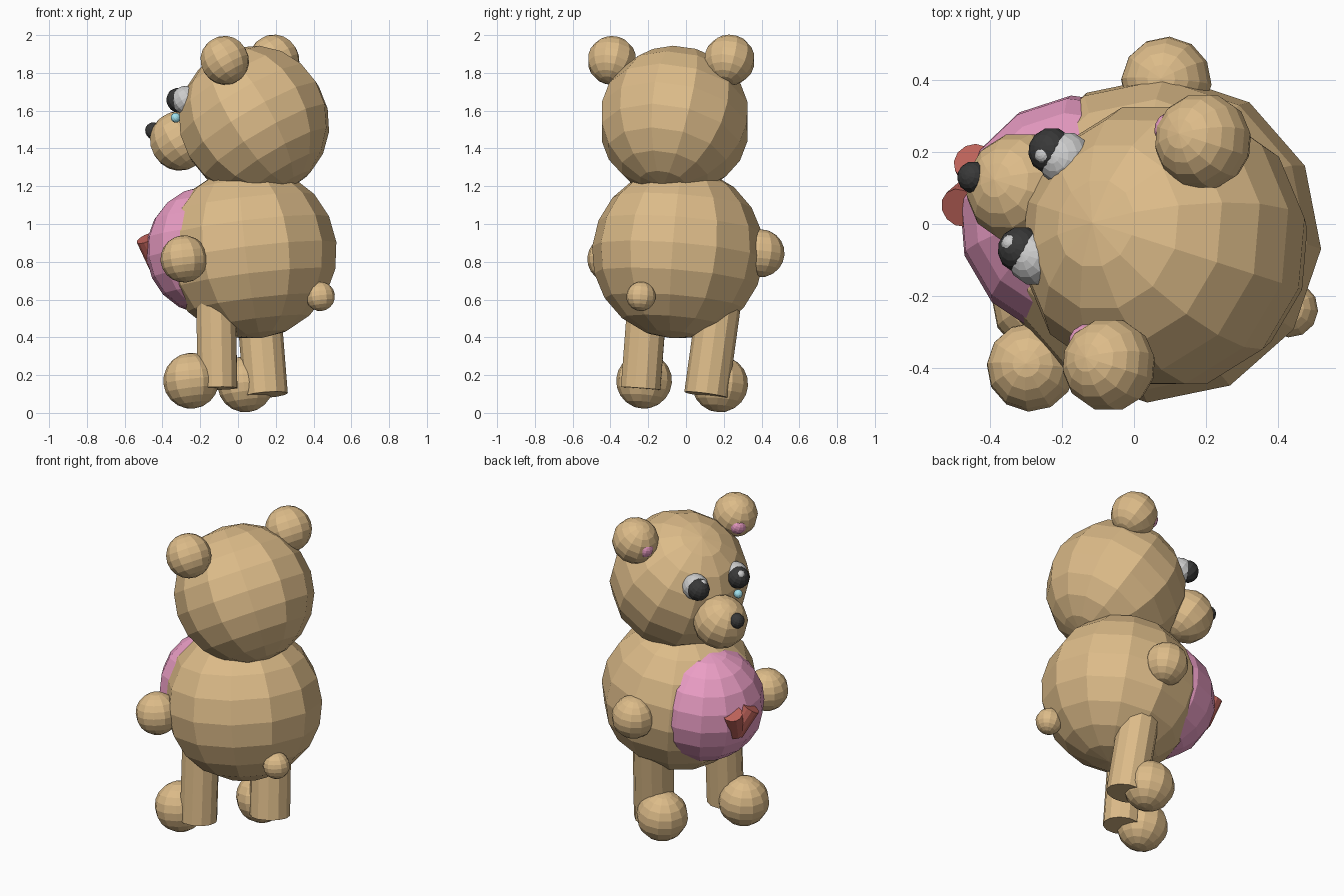
import bpy
from mathutils import Vector

if "Cube" in bpy.data.objects:
    bpy.data.objects.remove(bpy.data.objects["Cube"])

COLORS = {
    "tan": (0.72, 0.50, 0.25, 1), "pink": (0.83, 0.34, 0.56, 1),
    "red": (0.50, 0.12, 0.10, 1), "dark": (0.04, 0.04, 0.04, 1),
    "white": (0.75, 0.75, 0.75, 1), "shine": (0.90, 0.90, 0.90, 1),
    "tear": (0.35, 0.75, 0.85, 1),
}
MATS = {}
for key, col in COLORS.items():
    MATS[key] = bpy.data.materials.new(key)
    MATS[key].diffuse_color = col

TILT = (-0.12, 0.08, 1)      # body lean
NOD = (-0.5, 0.16, 0.85)     # head nod
FWD = Vector((-0.92, 0.39, 0))  # facing direction


def finish(ob, name, mat):
    ob.name = name
    ob.data.materials.append(MATS[mat])
    return ob


def ball(name, loc, r, mat="tan", pole=TILT, seg=12, rings=10):
    bpy.ops.mesh.primitive_uv_sphere_add(segments=seg, ring_count=rings, radius=r, location=loc)
    ob = bpy.context.object
    ob.rotation_euler = Vector(pole).to_track_quat('Z', 'Y').to_euler()
    return finish(ob, name, mat)


def rod(name, a, b, r, mat="tan", seg=12):
    a, b = Vector(a), Vector(b)
    bpy.ops.mesh.primitive_cylinder_add(vertices=seg, radius=r, depth=(b - a).length, location=(a + b) / 2)
    ob = bpy.context.object
    ob.rotation_euler = (b - a).to_track_quat('Z', 'Y').to_euler()
    return finish(ob, name, mat)


# Body, belly patch and tail
ball("body", (0.068, -0.042, 0.848), 0.457)
ball("belly_patch", (-0.148, 0.018, 0.86), 0.342, "pink", seg=14)
ball("tail", (0.435, -0.238, 0.617), 0.078)

# Head, muzzle and nose
ball("head", (0.085, -0.06, 1.542), 0.403, pole=NOD)
ball("muzzle", (-0.31, 0.098, 1.44), 0.158, pole=NOD)
ball("nose", (-0.447, 0.13, 1.493), 0.045, "dark", NOD)

# Ears with pink insides
ball("ear_left", (0.192, 0.23, 1.868), 0.135, pole=NOD)
ball("ear_right", (-0.07, -0.392, 1.866), 0.13, pole=NOD)
ball("inner_ear_left", (0.108, 0.262, 1.852), 0.052, "pink", NOD)
ball("inner_ear_right", (-0.13, -0.33, 1.838), 0.052, "pink", NOD)

# Eyes: white, pupil, highlight
for side, p, shine in (("left", (-0.19, 0.18, 1.66), (-0.25, 0.193, 1.697)),
                       ("right", (-0.275, -0.095, 1.655), (-0.342, -0.055, 1.685))):
    p = Vector(p)
    ball("eye_" + side, p, 0.077, "white", NOD)
    ball("pupil_" + side, p + FWD * 0.042 + Vector((0, 0.006, 0)), 0.066, "dark", NOD)
    ball("eye_highlight_" + side, shine, 0.027, "shine", NOD)
ball("tear", (-0.33, -0.05, 1.563), 0.026, "tear", NOD)

# Hands and feet
ball("hand_left", (0.09, 0.395, 0.845), 0.127)
ball("hand_right", (-0.286, -0.398, 0.815), 0.125)
ball("foot_left", (0.04, 0.18, 0.152), 0.149)
ball("foot_right", (-0.248, -0.222, 0.17), 0.148)

# Legs
rod("leg_left", (0.147, 0.107, 0.095), (0.105, 0.18, 0.62), 0.117)
rod("leg_right", (-0.108, -0.24, 0.13), (-0.118, -0.2, 0.65), 0.108)

# Heart made from two rods meeting in a V on the belly
rod("heart_lobe_left", (-0.415, 0.105, 0.775), (-0.447, 0.172, 0.92), 0.056, "red")
rod("heart_lobe_right", (-0.415, 0.105, 0.775), (-0.485, 0.045, 0.925), 0.056, "red")

for m in bpy.data.materials:
    if m.users and not m.is_grease_pencil:
        m.use_nodes = True
        m.node_tree.nodes["Principled BSDF"].inputs["Base Color"].default_value = m.diffuse_color
